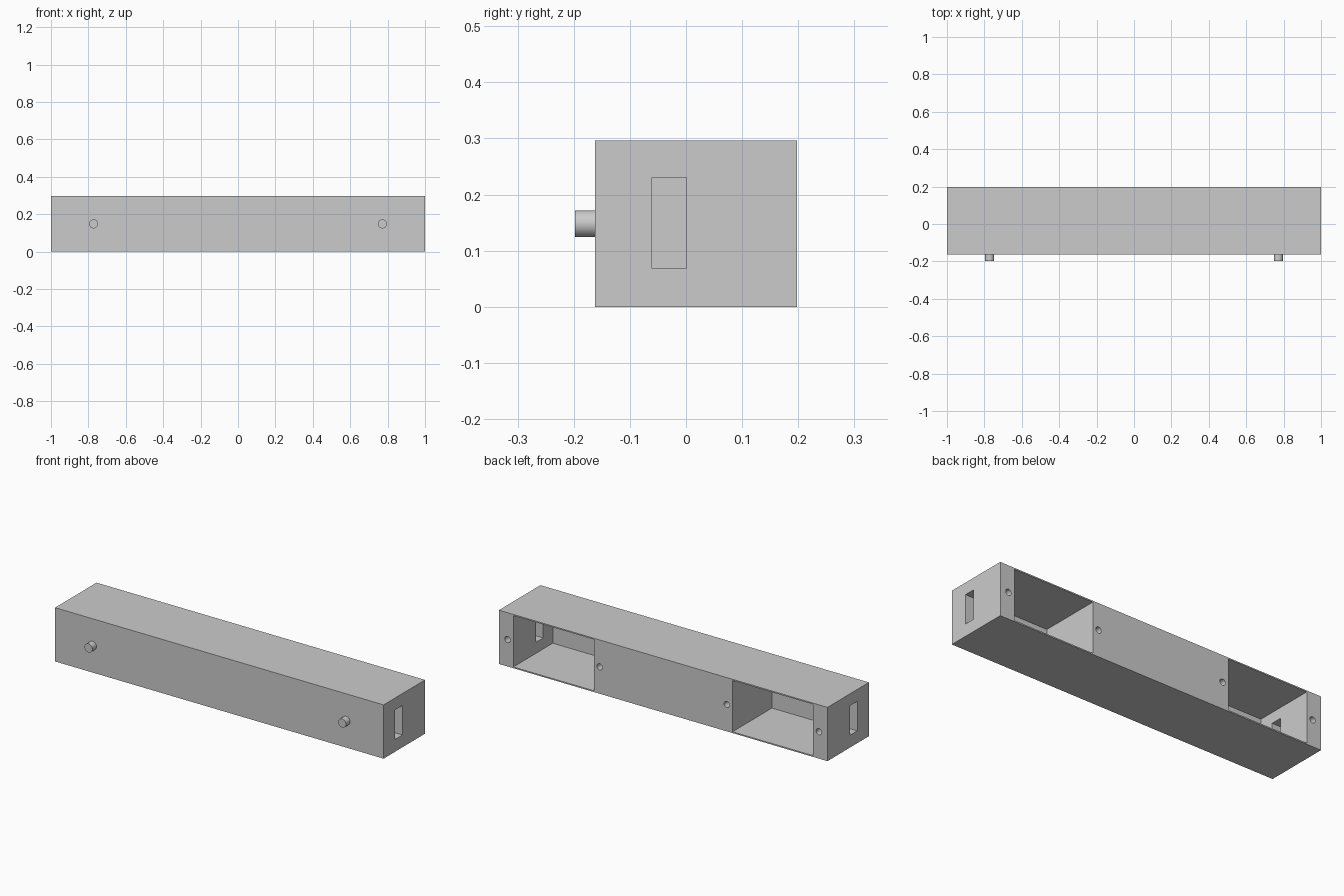
import bpy
import math

default_cube = bpy.data.objects.get("Cube")
if default_cube:
    bpy.data.objects.remove(default_cube, do_unlink=True)

# Overall dimensions
FRONT, BACK, HEIGHT = -0.162, 0.198, 0.296
MID_Z = HEIGHT / 2

# Single plain grey
grey = bpy.data.materials.new("plain grey")
grey.use_nodes = True
colour = (0.6, 0.6, 0.6, 1)
grey.diffuse_color = colour
grey.node_tree.nodes["Principled BSDF"].inputs["Base Color"].default_value = colour


def box(name, x, y, z):
    """Box from (min, max) pairs along each axis."""
    spans = (x, y, z)
    bpy.ops.mesh.primitive_cube_add(size=1, location=[sum(s) / 2 for s in spans])
    ob = bpy.context.object
    ob.name = name
    ob.scale = [max(s) - min(s) for s in spans]
    bpy.ops.object.transform_apply(location=False, rotation=False, scale=True)
    ob.data.materials.append(grey)
    return ob


def rod(name, x, radius, y):
    """Cylinder lying along y at mid height."""
    bpy.ops.mesh.primitive_cylinder_add(
        vertices=48, radius=radius, depth=y[1] - y[0],
        location=(x, sum(y) / 2, MID_Z), rotation=(math.pi / 2, 0, 0))
    ob = bpy.context.object
    ob.name = name
    ob.data.materials.append(grey)
    return ob


def cut(target, cutter):
    """Subtract the cutter and discard it."""
    cutter.hide_render = True
    mod = target.modifiers.new("cut", 'BOOLEAN')
    mod.operation = 'DIFFERENCE'
    mod.solver = 'EXACT'
    mod.object = cutter
    bpy.context.view_layer.objects.active = target
    bpy.ops.object.modifier_apply(modifier=mod.name)
    bpy.data.objects.remove(cutter, do_unlink=True)


def smooth(ob):
    bpy.ops.object.select_all(action='DESELECT')
    ob.select_set(True)
    bpy.context.view_layer.objects.active = ob
    bpy.ops.object.shade_smooth_by_angle(angle=math.radians(30))


body = box("body", (-1, 1), (FRONT, BACK), (0, HEIGHT))

for side, label in ((1, "left"), (-1, "right")):
    # Deep pocket open at the back
    cut(body, box("pocket_cutter", (side * 0.422, side * 0.912),
                  (FRONT + 0.018, BACK + 0.1), (0.007, HEIGHT - 0.007)))
    # Slot through the end wall into the pocket
    cut(body, box("slot_cutter", (side * 0.85, side * 1.1),
                  (-0.061, 0.001), (0.068, 0.23)))
    # Screw holes on both sides of the pocket
    for x in (0.387, 0.948):
        cut(body, rod("hole_cutter", side * x, 0.017, (BACK - 0.1, BACK + 0.1)))
    # Round peg on the front
    smooth(rod(label + "_peg", side * 0.772, 0.024, (-0.198, FRONT)))

smooth(body)
